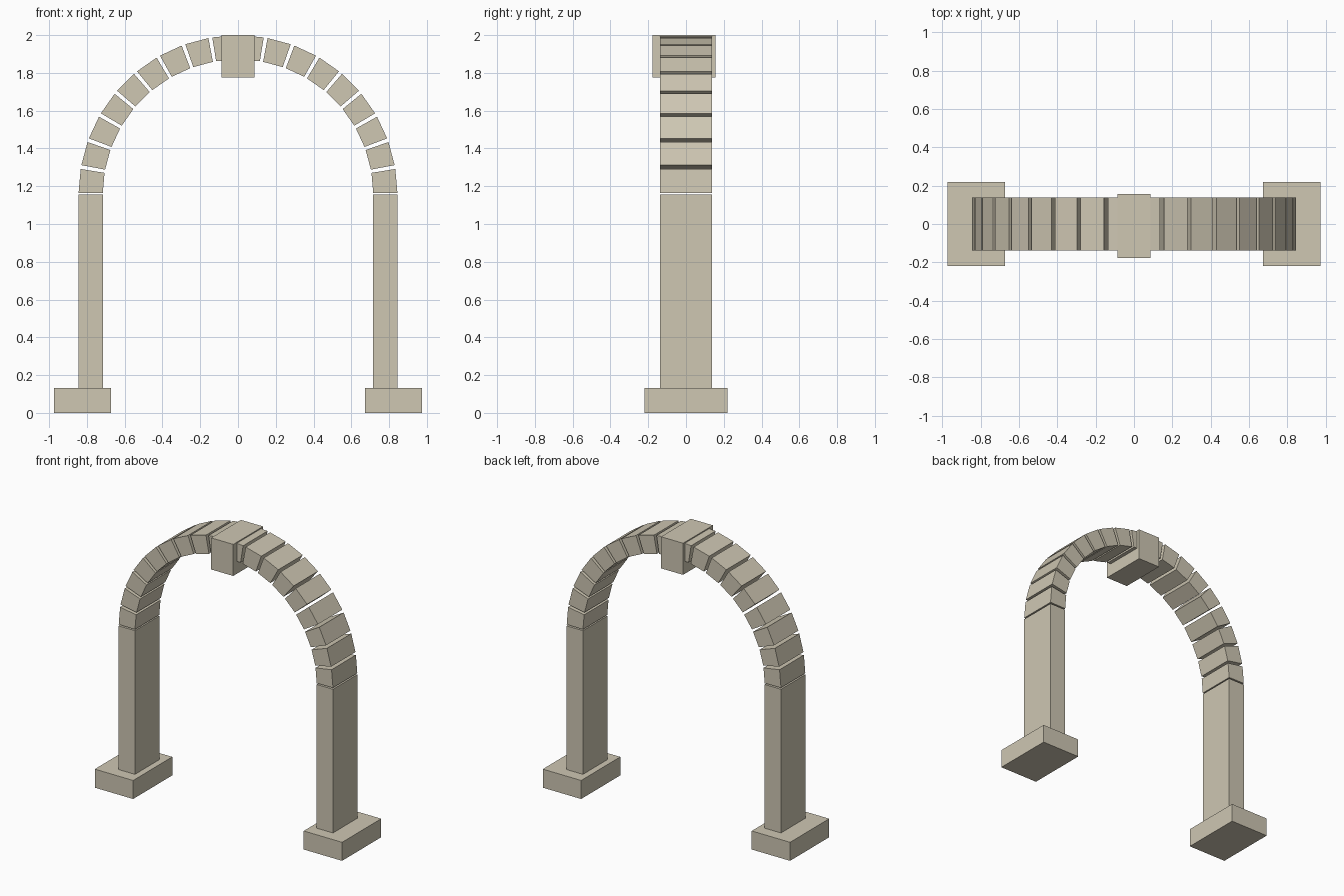
import bpy
import bmesh
from math import sin, cos, radians

if "Cube" in bpy.data.objects:
    bpy.data.objects.remove(bpy.data.objects["Cube"], do_unlink=True)

stone = bpy.data.materials.new("pale sandstone")
stone.use_nodes = True
COLOUR = (0.62, 0.57, 0.45, 1)
stone.diffuse_color = COLOUR
stone.node_tree.nodes["Principled BSDF"].inputs["Base Color"].default_value = COLOUR


def prism(name, outline, front, back):
    """Extrude an outline in the xz plane from front to back along y."""
    bm = bmesh.new()
    face = bm.faces.new([bm.verts.new((x, front, z)) for x, z in outline])
    new = bmesh.ops.extrude_face_region(bm, geom=[face])["geom"]
    bmesh.ops.translate(bm, vec=(0, back - front, 0),
                        verts=[v for v in new if isinstance(v, bmesh.types.BMVert)])
    bmesh.ops.recalc_face_normals(bm, faces=bm.faces)
    mesh = bpy.data.meshes.new(name)
    bm.to_mesh(mesh)
    bm.free()
    mesh.materials.append(stone)
    obj = bpy.data.objects.new(name, mesh)
    bpy.context.collection.objects.link(obj)
    return obj


def rect(x0, x1, z0, z1):
    return [(x0, z0), (x1, z0), (x1, z1), (x0, z1)]


INNER, OUTER = 0.716, 0.844
SPRING = 1.155      # height where the arch starts
BASE_TOP = 0.132
DEPTH = 0.137       # half depth of pillars and arch
BLOCKS = 18
STEP = 180 / BLOCKS
GAP = 0.7           # half joint, in degrees

# Plinths and pillars
for side, s in (("left", 1), ("right", -1)):
    prism(side + "_plinth", rect(s * 0.672, s * 0.974, 0, BASE_TOP), -0.22, 0.22)
    prism(side + "_pillar", rect(s * INNER, s * OUTER, BASE_TOP, SPRING), -DEPTH, DEPTH)

# Ring of wedge blocks with open joints
for i in range(BLOCKS):
    a, b = radians(i * STEP + GAP), radians((i + 1) * STEP - GAP)
    wedge = [(r * cos(t), SPRING + r * sin(t))
             for r, t in ((INNER, a), (OUTER, a), (OUTER, b), (INNER, b))]
    prism(f"arch_block_{i + 1}", wedge, -DEPTH, DEPTH)

# Keystone, standing further out at the front
prism("keystone", rect(-0.087, 0.087, 1.775, 2), -0.178, 0.157)
